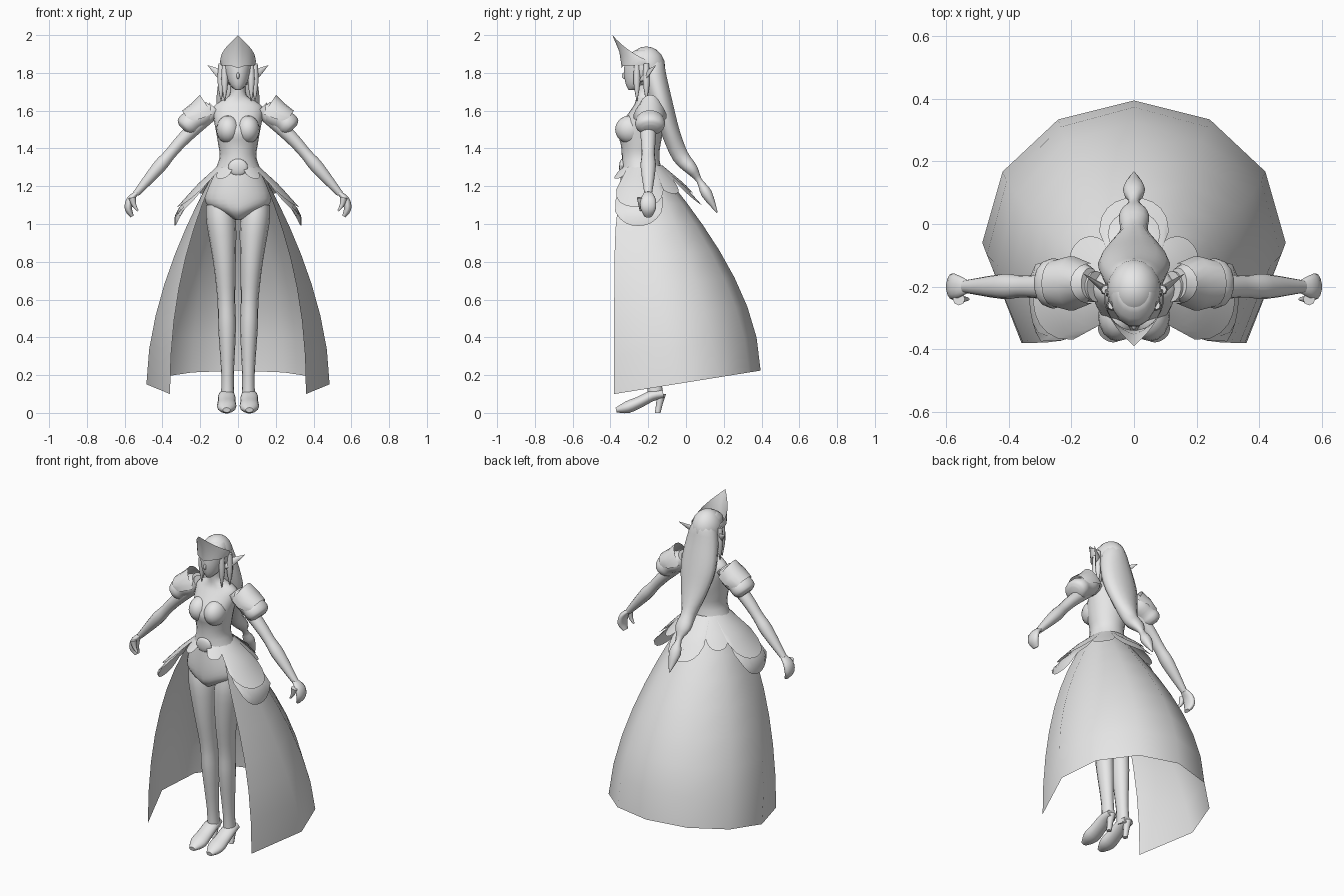
import bpy, bmesh
from math import sin, cos, pi, radians
from mathutils import Vector

if "Cube" in bpy.data.objects:
    bpy.data.objects.remove(bpy.data.objects["Cube"])

SHADE = (.8, .8, .8, 1)
grey = bpy.data.materials.new("plain_grey")
grey.use_nodes = True
grey.diffuse_color = SHADE
grey.node_tree.nodes["Principled BSDF"].inputs["Base Color"].default_value = SHADE
SIDEWAYS, BACKWARD, UP = Vector((1, 0, 0)), Vector((0, 1, 0)), Vector((0, 0, 1))


def finish(name, bm, mirror):
    """Turn a bmesh into a smooth-shaded object, mirrored across the body if asked."""
    bmesh.ops.recalc_face_normals(bm, faces=bm.faces)
    mesh = bpy.data.meshes.new(name)
    bm.to_mesh(mesh)
    bm.free()
    mesh.materials.append(grey)
    part = bpy.data.objects.new(name, mesh)
    bpy.context.collection.objects.link(part)
    if mirror:
        part.modifiers.new("Mirror", "MIRROR")
    bpy.ops.object.select_all(action="DESELECT")
    part.select_set(True)
    bpy.context.view_layer.objects.active = part
    bpy.ops.object.shade_smooth_by_angle(angle=radians(60))


def skin(name, rows, closed=False, mirror=False):
    """Skin rows of points; closed rows become a capped tube."""
    bm = bmesh.new()
    verts = [[bm.verts.new(point) for point in row] for row in rows]
    count = len(rows[0])
    for upper, lower in zip(verts, verts[1:]):
        for i in range(count if closed else count - 1):
            j = (i + 1) % count
            bm.faces.new((upper[i], upper[j], lower[j], lower[i]))
    if closed:
        bm.faces.new(verts[0])
        bm.faces.new(verts[-1])
    finish(name, bm, mirror)


def spline(keys, steps=3):
    """Resample keys with a Catmull-Rom curve."""
    last = len(keys) - 1
    out = []
    for i in range(last):
        before, a, b, after = (keys[max(0, min(last, i + k))] for k in (-1, 0, 1, 2))
        for step in range(steps):
            t = step / steps
            leave, arrive = (b - before) / 2, (after - a) / 2
            blend = t * t * (3 - 2 * t)
            out.append(a.lerp(b, blend) + leave * t * (1 - t) ** 2 - arrive * t * t * (1 - t))
    return out + [keys[-1]]


def tube(name, fixed, keys, squash=1, arm=False, flat=False, mirror=False, sides=14):
    """Loft ellipses along (position, height, radius[, other radius]) keys.
    The path runs in y at a fixed x, or for arm parts in x at a fixed y."""
    keys = spline([Vector(k if len(k) == 4 else (*k, k[2] * squash)) for k in keys])
    centres = []
    for along, height, *radii in keys:
        across = fixed(height) if callable(fixed) else fixed
        centres.append(Vector((along, across, height) if arm else (across, along, height)))
    rows = []
    for i, (centre, key) in enumerate(zip(centres, keys)):
        ahead, behind = centres[min(i + 1, len(centres) - 1)], centres[max(i - 1, 0)]
        direction = UP if flat else (ahead - behind).normalized()
        wide = BACKWARD if arm else SIDEWAYS
        wide = (wide - direction * wide.dot(direction)).normalized()
        deep = direction.cross(wide)
        turns = [2 * pi * j / sides for j in range(sides)]
        rows.append([centre + wide * key[2] * cos(a) + deep * key[3] * sin(a) for a in turns])
    skin(name, rows, closed=True, mirror=mirror)


def blob(name, centre, radii, mirror=False):
    """Ellipsoid."""
    bm = bmesh.new()
    bmesh.ops.create_uvsphere(bm, u_segments=16, v_segments=10, radius=1)
    for vert in bm.verts:
        vert.co = Vector(centre) + Vector(radius * unit for radius, unit in zip(radii, vert.co))
    finish(name, bm, mirror)


# Torso with neck, and bust
tube("torso", 0, [(-.24, 1.02, .01, .06), (-.23, 1.06, .09, .11), (-.23, 1.11, .17, .12), (-.23, 1.2, .16, .12),
                  (-.24, 1.34, .1, .1), (-.24, 1.42, .105), (-.24, 1.5, .118, .12), (-.21, 1.6, .135, .085),
                  (-.21, 1.64, .11, .06), (-.22, 1.68, .045), (-.23, 1.75, .04)], flat=True, sides=20)
blob("bust", (.052, -.295, 1.5), (.063, .08, .075), mirror=True)

# Legs, shoes and heels
tube("leg", lambda height: .055 + .033 * height ** 3,
     [(-.22, 1.1, .07), (-.22, 1, .078), (-.22, .8, .06), (-.2, .6, .047), (-.19, .45, .047),
      (-.17, .2, .033), (-.16, .08, .036)], squash=1.2, flat=True, mirror=True)
tube("shoe", .06, [(-.12, .1, .035), (-.18, .09, .045), (-.24, .06, .047), (-.31, .03, .05), (-.37, .015, .02)],
     squash=.65, mirror=True)
tube("heel", .06, [(-.13, .1, .025), (-.14, .05, .018), (-.15, 0, .015)], flat=True, mirror=True, sides=8)

# Arms, hands and thumbs
tube("arm", -.2, [(.12, 1.61, .05), (.28, 1.46, .04), (.36, 1.37, .035), (.42, 1.3, .04), (.54, 1.16, .02)],
     squash=.9, arm=True, mirror=True)
tube("hand", -.2, [(.53, 1.17, .02), (.57, 1.13, .04), (.58, 1.08, .04), (.56, 1.04, .02)],
     squash=.5, arm=True, mirror=True)
tube("thumb", -.24, [(.56, 1.14, .02), (.55, 1.1, .012), (.53, 1.07, .005)], arm=True, mirror=True, sides=8)

# Puffed sleeves under a raised shoulder cap
tube("sleeve_puff", -.19, [(.14, 1.62, .05), (.18, 1.58, .075), (.23, 1.55, .075), (.26, 1.53, .08),
                           (.28, 1.51, .07), (.29, 1.5, .04)], squash=.8, arm=True, mirror=True)
cap_rows = []
for i in range(11):
    angle = radians(20 * i - 100)
    rise = max(cos(angle), 0)
    spread = BACKWARD * .08 * sin(angle) + (SIDEWAYS * .04 + UP * .055) * cos(angle)
    inner, outer = Vector((.14, -.19, 1.59)), Vector((.26, -.19, 1.55))
    peak = inner + spread * .8 + (SIDEWAYS * .03 + UP * .05) * rise
    cap_rows.append([peak, inner.lerp(outer, .5) + spread * 1.1 + UP * .01 * rise, outer + spread * .9])
skin("shoulder_cap", cap_rows, mirror=True)

# Head, nose and swept pointed ears
tube("head", 0, [(-.29, 1.71, .015), (-.26, 1.74, .045, .06), (-.24, 1.8, .066, .09),
                 (-.23, 1.88, .075, .09), (-.22, 1.92, .05)], flat=True)
blob("nose", (0, -.325, 1.785), (.008, .015, .018))
tube("ear", lambda height: height - 2, [(.06, 1.76, .01), (.09, 1.79, .01, .025), (.16, 1.84, .001)],
     arm=True, mirror=True, sides=8)

# Hair: crown, long twice-tied tail and side locks
blob("hair_crown", (0, -.21, 1.83), (.088, .1, .11))
tube("hair_tail", 0, [(-.19, 1.9, .02), (-.18, 1.86, .07, .06), (-.165, 1.77, .1, .065), (-.125, 1.62, .115, .06),
                      (-.08, 1.48, .085, .05), (-.03, 1.36, .045), (.03, 1.29, .048, .034), (.07, 1.23, .016),
                      (.11, 1.16, .036, .03), (.165, 1.06, .003)])
for name, across, along in (("front_lock", .07, -.26), ("rear_lock", .09, -.21)):
    tube(name, across, [(along, 1.85, .014), (along, 1.75, .018), (along, 1.65, .002)], mirror=True, sides=8)

# Flared headpiece rising to a forward point
visor_rows = []
for i in range(-8, 9):
    angle = radians(13.5 * i)
    rise = 1 - abs(i) / 8
    around = Vector((.09 * sin(angle), -.24 - .1 * cos(angle), 0))
    brow = around + UP * (1.84 - .015 * rise ** 6)
    crest = around - BACKWARD * .05 * rise ** 3 + UP * (1.87 + .13 * rise ** 1.3)
    bulge = Vector((.006 * sin(angle), .012 * rise, 0))
    visor_rows.append([brow, brow.lerp(crest, .5) + bulge, crest])
skin("headpiece", visor_rows)

# Open-fronted skirt, widening towards a hem that rises at the back
skirt_rows = []
for i in range(9):
    t = (i / 8) ** 1.4
    spread = 1 - (1 - t) ** 1.8
    width, back, side = .13 + .355 * spread, -.12 + .515 * spread, -.22 + .16 * t ** 1.5
    edge, front = .12 + .24 * (1 - (1 - t) ** 2.2), -.38 + .07 * (1 - t) ** 8
    arc = [radians(30 * k) for k in range(-3, 4)]
    outline = [(width * sin(a), side + (back - side) * cos(a)) for a in arc]
    outline = [(-edge, front), *outline, (edge, front)]
    skirt_rows.append([(x, y, 1.27 - 1.17 * t + .16 * t * (y - front)) for x, y in outline])
skin("skirt", skirt_rows)


def petal(name, middle, half, length, gap, mirror=False):
    """Draped leaf flaring out from the waist; angles in degrees from the side."""
    rows = []
    for i in range(13):
        u = i / 6 - 1
        angle = radians(middle + half * u)
        drape = .02 + length * (1 - abs(u) ** 2.4) ** .6
        row = []
        for step in range(8):
            drop = drape * step / 7
            radius = .105 + gap * min(drop * 10, 1) + .9 * min(drop, .25)
            row.append((radius * cos(angle), radius * sin(angle) - .23, 1.31 - drop))
        rows.append(row)
    skin(name, rows, mirror=mirror)


# Layered petals over the hips, back and waist front
petal("hip_petal_lower", -4, 33, .3, .005, mirror=True)
petal("hip_petal_upper", -4, 38, .2, .02, mirror=True)
petal("rear_side_petal", 42, 24, .13, .01, mirror=True)
petal("back_petal_lower", 90, 34, .19, .02)
petal("back_petal_upper", 90, 28, .13, .03)
petal("front_petal", -56, 20, .05, 0, mirror=True)

# Waist ornament
blob("waist_medallion", (0, -.338, 1.3), (.052, .016, .045))
